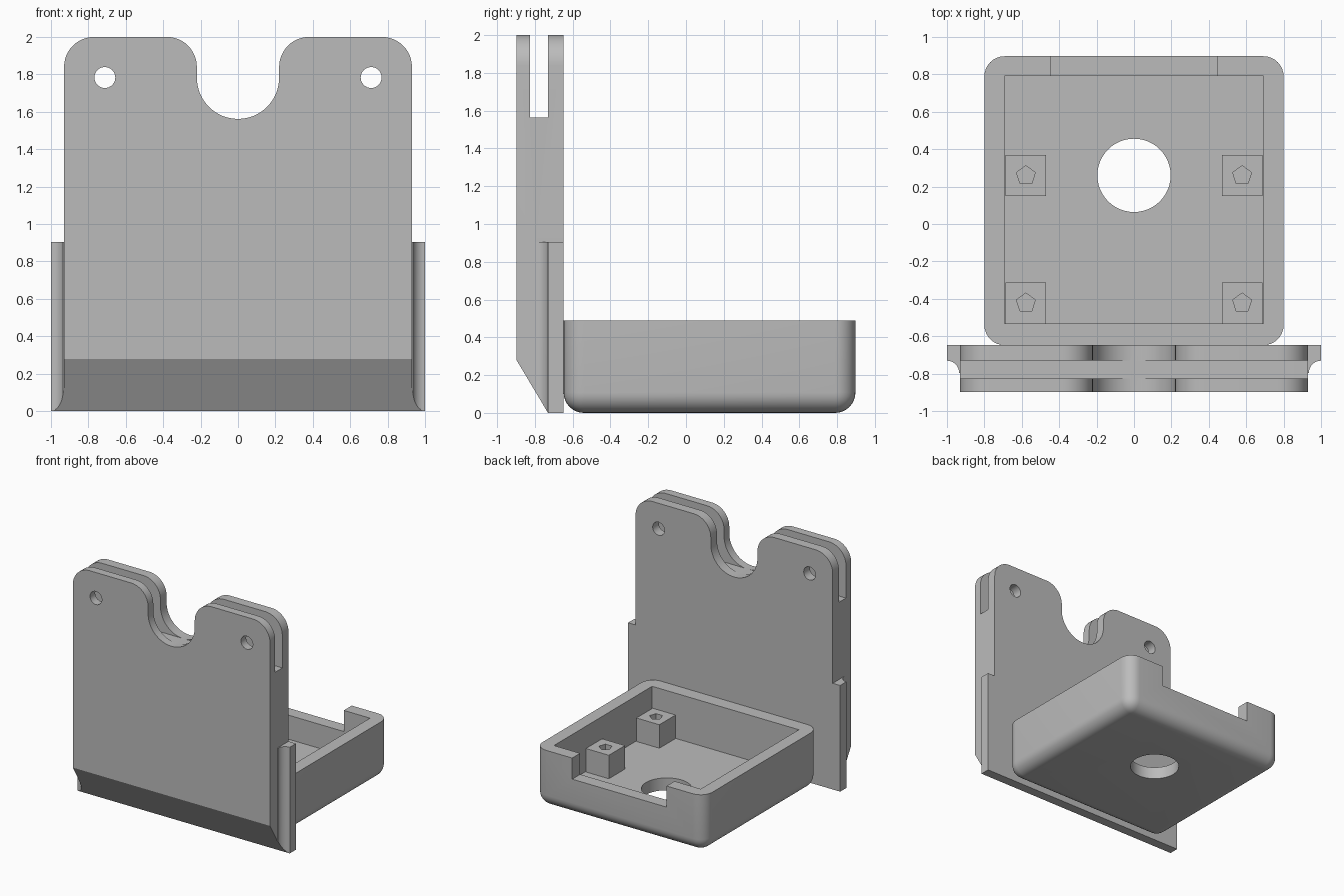
import bpy, bmesh
from math import sin, cos, radians

cube = bpy.data.objects.get("Cube")
if cube:
    bpy.data.objects.remove(cube, do_unlink=True)

grey = bpy.data.materials.new("plain_grey")
grey.use_nodes = True
grey.diffuse_color = (0.5, 0.5, 0.5, 1)
grey.node_tree.nodes["Principled BSDF"].inputs["Base Color"].default_value = (0.5, 0.5, 0.5, 1)


def finish(name, bm):
    bmesh.ops.recalc_face_normals(bm, faces=bm.faces)
    mesh = bpy.data.meshes.new(name)
    bm.to_mesh(mesh)
    bm.free()
    mesh.materials.append(grey)
    ob = bpy.data.objects.new(name, mesh)
    bpy.context.collection.objects.link(ob)
    return ob


def prism(name, pts, lo, hi, axis):
    """Extrude a 2D outline from lo to hi along an axis."""
    place = {"x": lambda a, b, t: (t, a, b),
             "y": lambda a, b, t: (a, t, b),
             "z": lambda a, b, t: (a, b, t)}[axis]
    bm = bmesh.new()
    rings = [[bm.verts.new(place(a, b, t)) for a, b in pts] for t in (lo, hi)]
    bm.faces.new(rings[0])
    bm.faces.new(rings[1])
    n = len(pts)
    for i in range(n):
        j = (i + 1) % n
        bm.faces.new((rings[0][i], rings[0][j], rings[1][j], rings[1][i]))
    return finish(name, bm)


def rect(a0, a1, b0, b1):
    return [(a0, b0), (a1, b0), (a1, b1), (a0, b1)]


def arc(cx, cy, r, start, end, steps=12):
    angles = [radians(start + (end - start) * i / steps) for i in range(steps + 1)]
    return [(cx + r * cos(t), cy + r * sin(t)) for t in angles]


def circle(cx, cy, r, sides=48):
    return arc(cx, cy, r, 90, 450, sides)[:-1]


def combine(target, other, operation="DIFFERENCE"):
    mod = target.modifiers.new(operation, "BOOLEAN")
    mod.operation = operation
    mod.solver = "EXACT"
    mod.object = other
    bpy.context.view_layer.objects.active = target
    bpy.ops.object.modifier_apply(modifier=mod.name)
    bpy.data.objects.remove(other, do_unlink=True)


def smooth(ob):
    bpy.ops.object.select_all(action="DESELECT")
    ob.select_set(True)
    bpy.context.view_layer.objects.active = ob
    bpy.ops.object.shade_smooth_by_angle(angle=radians(30))


FRONT, BACK, JOIN, STEP = -0.897, 0.897, -0.648, -0.731

# Upright plate with rounded shoulders and a U notch
half = [(0.93, 0)] + arc(0.77, 1.84, 0.16, 0, 90) + arc(0.38, 1.84, 0.16, 90, 180)
half += arc(0, 1.782, 0.22, 0, -90, 16)
outline = half + [(-x, z) for x, z in reversed(half[:-1])]
plate = prism("upright_plate", outline, FRONT, JOIN, "y")

# Side wings with a concave fillet against the plate
for s in (1, -1):
    wing = [(0.9, JOIN), (1, JOIN)] + arc(1, STEP - 0.065, 0.065, 90, 180) 
    wing += [(0.93, STEP - 0.065), (0.9, STEP - 0.065)]
    wing.pop(-2)
    combine(plate, prism("wing", [(s * x, y) for x, y in wing], 0, 0.905, "z"), "UNION")

# Sloped foot, top slot and pin holes
slope = [(STEP + 0.06, -0.1), (STEP - 0.226, 0.38), (-1.2, 0.38), (-1.2, -0.1)]
combine(plate, prism("slope_cutter", slope, -1.2, 1.2, "x"))
combine(plate, prism("slot_cutter", rect(-0.827, STEP, 1.563, 2.2), -1.2, 1.2, "x"))
for s in (1, -1):
    combine(plate, prism("pin_cutter", circle(s * 0.712, 1.783, 0.056, 32), -1.2, 0, "y"))
smooth(plate)

# Tray: block with rounded upright and lower edges
bm = bmesh.new()
bmesh.ops.create_cube(bm, size=1)
for v in bm.verts:
    v.co.x *= 1.6
    v.co.y = (JOIN + BACK) / 2 + v.co.y * (BACK - JOIN)
    v.co.z = (v.co.z + 0.5) * 0.49
edges = [e for e in bm.edges if min(v.co.z for v in e.verts) < 0.01]
bmesh.ops.bevel(bm, geom=edges, offset=0.108, segments=8, profile=0.5, affect="EDGES")
tray = finish("tray", bm)

# Tray hollow, back wall gap and floor hole
FLOOR = 0.105
combine(tray, prism("hollow_cutter", rect(-0.692, 0.692, -0.532, 0.79), FLOOR, 0.8, "z"))
combine(tray, prism("gap_cutter", rect(-0.445, 0.445, 0.7, 1.1), 0.31, 0.8, "z"))
combine(tray, prism("floor_hole_cutter", circle(0, 0.26, 0.196), -0.2, 0.3, "z"))
smooth(tray)

# Four mounting posts with five-sided screw holes
for side, s in (("left", 1), ("right", -1)):
    for end, y in (("back", 0.259), ("front", -0.422)):
        x = s * 0.578
        post = prism(f"{end}_{side}_post", rect(x - 0.108, x + 0.108, y - 0.109, y + 0.109),
                     FLOOR - 0.01, 0.305, "z")
        combine(post, prism("screw_cutter", circle(x, y, 0.053, 5), 0.14, 0.5, "z"))
